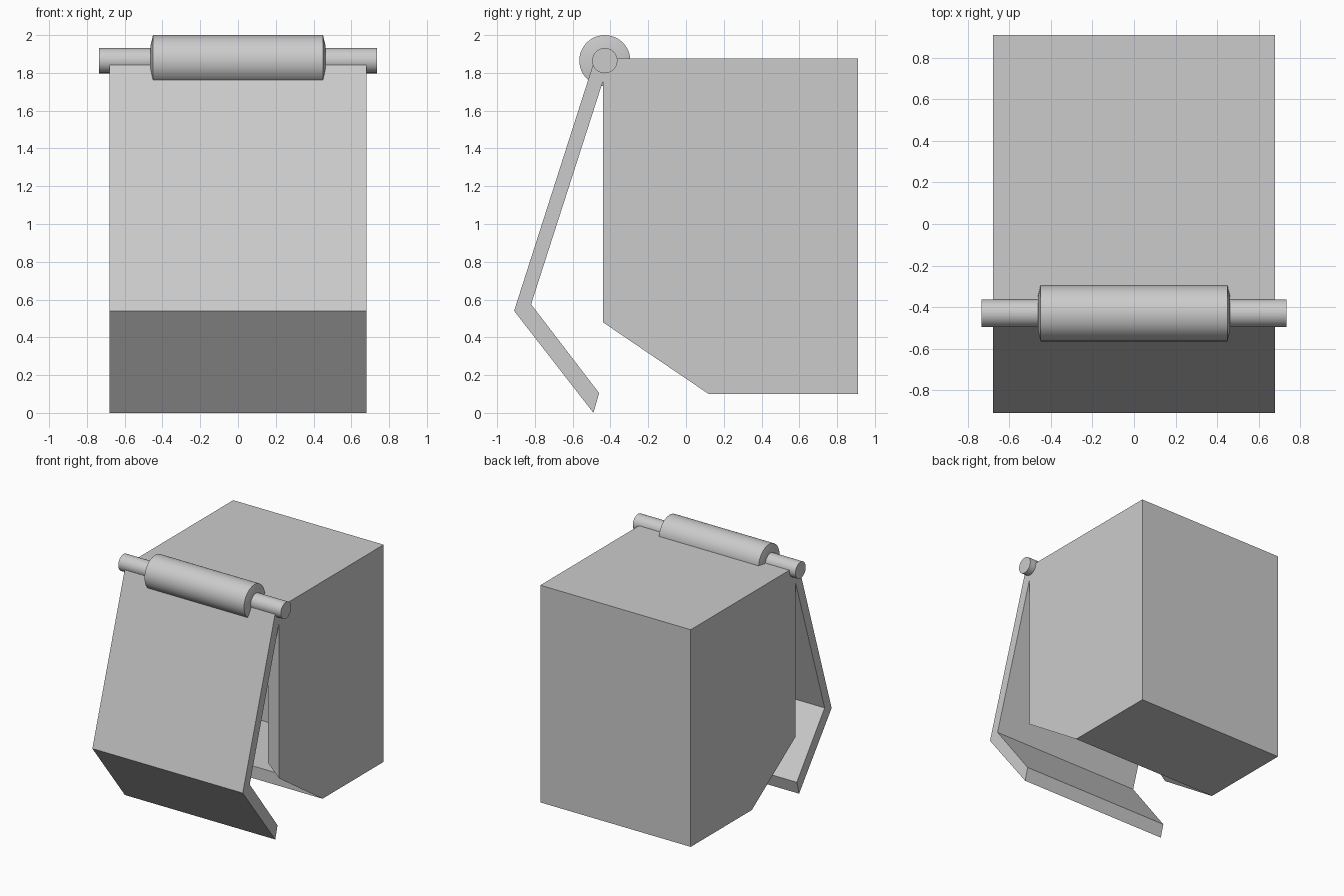
import bpy, bmesh, math

if "Cube" in bpy.data.objects:
    bpy.data.objects.remove(bpy.data.objects["Cube"])

HALF_W = 0.68          # half width of box and flap
WALL = 0.10
HINGE_Y, HINGE_Z = -0.43, 1.865


def finish(name, bm):
    bmesh.ops.recalc_face_normals(bm, faces=bm.faces)
    mesh = bpy.data.meshes.new(name)
    bm.to_mesh(mesh)
    bm.free()
    obj = bpy.data.objects.new(name, mesh)
    bpy.context.collection.objects.link(obj)
    return obj


def extrude_x(name, profile, half):
    """Closed (y, z) profile extruded symmetrically along x."""
    bm = bmesh.new()
    face = bm.faces.new([bm.verts.new((-half, y, z)) for y, z in profile])
    new = bmesh.ops.extrude_face_region(bm, geom=[face])["geom"]
    verts = [v for v in new if isinstance(v, bmesh.types.BMVert)]
    bmesh.ops.translate(bm, verts=verts, vec=(2 * half, 0, 0))
    return finish(name, bm)


def lathe_x(name, profile, segments=48):
    """(x, radius) profile turned around the hinge axis."""
    bm = bmesh.new()
    rings = []
    for x, r in profile:
        angles = [2 * math.pi * i / segments for i in range(segments)]
        rings.append([bm.verts.new((x, HINGE_Y + r * math.cos(a), HINGE_Z + r * math.sin(a)))
                      for a in angles])
    for a, b in zip(rings, rings[1:]):
        for i in range(segments):
            j = (i + 1) % segments
            bm.faces.new((a[i], a[j], b[j], b[i]))
    bm.faces.new(rings[0])
    bm.faces.new(rings[-1])
    obj = finish(name, bm)
    for o in bpy.context.selected_objects:
        o.select_set(False)
    obj.select_set(True)
    bpy.context.view_layer.objects.active = obj
    bpy.ops.object.shade_smooth_by_angle(angle=math.radians(30))
    return obj


# Hollow box, open at the front and along the sloped lower front
bm = bmesh.new()


def shell(profile, half):
    sides = [[bm.verts.new((s * half, y, z)) for y, z in profile] for s in (-1, 1)]
    for side in sides:
        bm.faces.new(side)
    left, right = sides
    for i in (1, 2, 3):          # floor, back, top
        bm.faces.new((left[i], left[i + 1], right[i + 1], right[i]) if i < 4 else ())
    # opening loop: left top, corner, floor edge, then up the right side
    return [left[4], left[0], left[1], right[1], right[0], right[4]]


outer = shell([(-0.44, 0.48), (0.12, 0.10), (0.91, 0.10), (0.91, 1.875), (-0.44, 1.875)], HALF_W)
inner = shell([(-0.44, 0.48 + WALL), (0.12, 0.10 + WALL), (0.91 - WALL, 0.10 + WALL),
               (0.91 - WALL, 1.875 - WALL), (-0.44, 1.875 - WALL)], HALF_W - WALL)
for i in range(6):               # rim around the opening
    j = (i + 1) % 6
    bm.faces.new((outer[i], outer[j], inner[j], inner[i]))
finish("box_body", bm)

# Bent front flap, swung open
extrude_x("front_flap", [(-0.49, 1.85), (-0.91, 0.54), (-0.49, 0.0), (-0.46, 0.105),
                         (-0.82, 0.575), (-0.44, 1.755), (-0.44, 1.85)], HALF_W)

# Hinge pin and the thicker roller around it
lathe_x("hinge_pin", [(-0.735, 0.067), (0.735, 0.067)])
lathe_x("hinge_roller", [(-0.463, 0.08), (-0.45, 0.135), (0.45, 0.135), (0.463, 0.08)])
